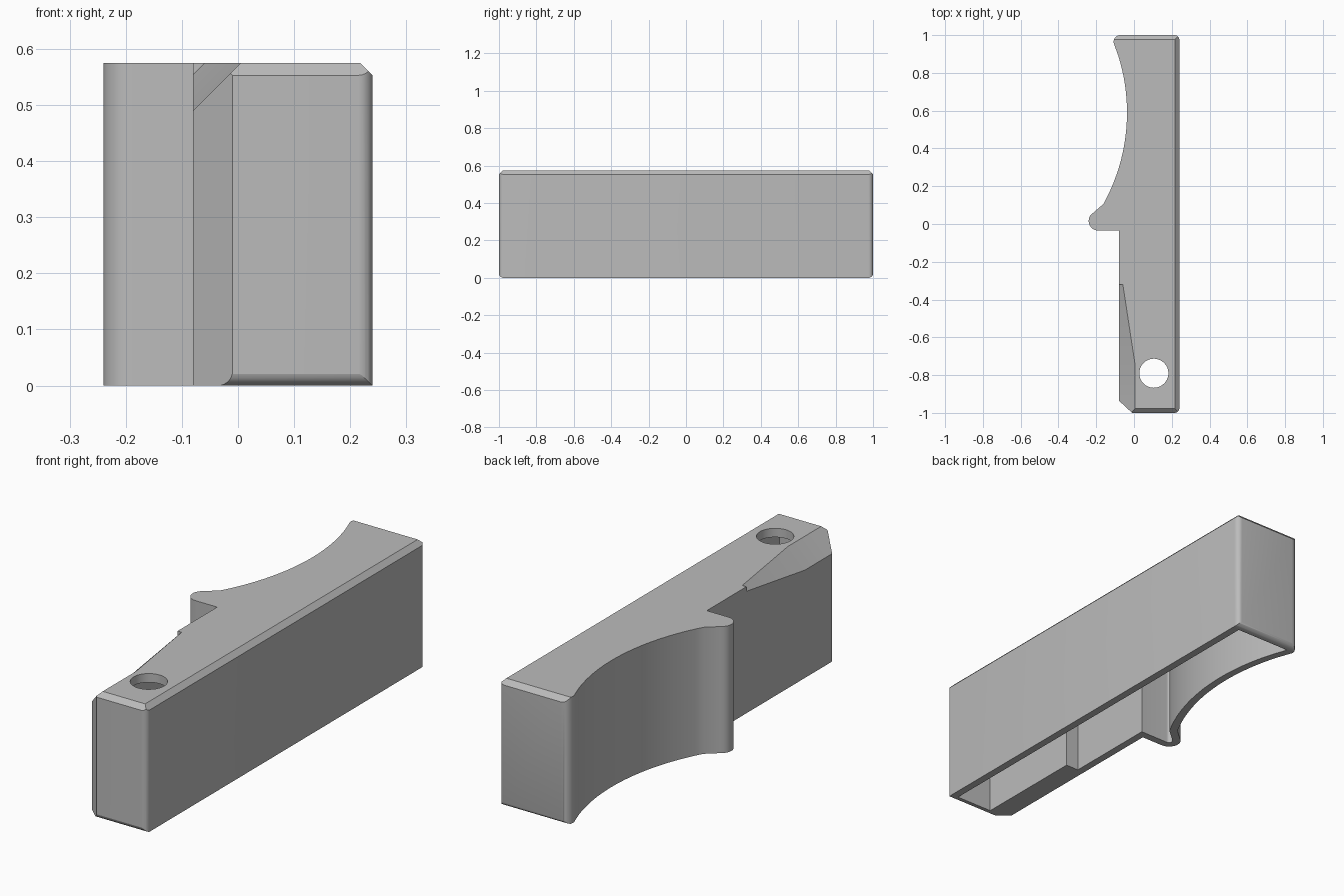
import bpy
import bmesh
from math import cos, sin, sqrt, radians
from mathutils import Vector

HEIGHT, WALL, ROOF, CHAMFER, ROUND = 0.575, 0.035, 0.04, 0.022, 0.025
CEILING = HEIGHT - ROOF

if "Cube" in bpy.data.objects:
    bpy.data.objects.remove(bpy.data.objects["Cube"])

grey = bpy.data.materials.new("plain grey")
grey.use_nodes = True
colour = (0.5, 0.5, 0.5, 1)
grey.diffuse_color = colour
grey.node_tree.nodes["Principled BSDF"].inputs["Base Color"].default_value = colour

bm = bmesh.new()


def arc(cx, cy, r, a0, a1, n):
    angles = [radians(a0 + (a1 - a0) * i / n) for i in range(n + 1)]
    return [(cx + r * cos(a), cy + r * sin(a)) for a in angles]


def outline(straight_side):
    """Plan shape up to the nose: straight side, finger curve, spur."""
    pts = straight_side + arc(-0.072, 0.964, 0.036, 90, 190, 8)
    for i in range(25):
        y = 0.89 + (0.106 - 0.89) * i / 24
        pts.append((-1.037 + sqrt(1 - (y - 0.59) ** 2), y))
    pts += arc(-0.189, 0.016, 0.051, 122, 270, 12)
    return pts + [(-0.08, -0.035)]


def inset(pts, d):
    """Move a counter-clockwise outline inwards by d."""
    out = []
    for i, p in enumerate(pts):
        p = Vector(p)
        e1 = (p - Vector(pts[i - 1])).normalized()
        e2 = (Vector(pts[(i + 1) % len(pts)]) - p).normalized()
        n1, n2 = Vector((-e1.y, e1.x)), Vector((-e2.y, e2.x))
        out.append(tuple(p + (n1 + n2) * d / (1 + n1.dot(n2))))
    return out


def skin(rings, capped):
    """Join stacked rings with faces, sharing corners that coincide."""
    made = {}

    def face(points):
        verts = []
        for p in points:
            key = tuple(round(c, 5) for c in p)
            if key not in made:
                made[key] = bm.verts.new(p)
            if made[key] not in verts:
                verts.append(made[key])
        if len(verts) > 2:
            bm.faces.new(verts)

    for low, high in zip(rings, rings[1:]):
        for i in range(len(low)):
            face((low[i - 1], low[i], high[i], high[i - 1]))
    if capped:
        face(rings[0][::-1])
        face(rings[-1])


def tube(pts, z0, z1):
    skin([[(x, y, z) for x, y in pts] for z in (z0, z1)], False)


def slice_off(point, normal):
    """Trim the solid by a plane and close the cut."""
    cut = bmesh.ops.bisect_plane(
        bm, geom=bm.verts[:] + bm.edges[:] + bm.faces[:], dist=0.00001,
        plane_co=point, plane_no=normal, clear_outer=True)["geom_cut"]
    edges = [e for e in cut if isinstance(e, bmesh.types.BMEdge)]
    bmesh.ops.edgeloop_fill(bm, edges=edges)


def at_level(item, z):
    return all(abs(v.co.z - z) < 0.0001 for v in item.verts)


# Outer solid, with a tapering slope along the upper nose edge
corners = arc(0.215, -0.975, ROUND, -90, 0, 6) + arc(0.215, 0.975, ROUND, 0, 90, 6)
plan = [(x, y, 0) for x, y in outline(corners)]
plan += [(-0.08, -0.32, 0), (-0.08, -0.32, 0.021), (-0.08, -0.74, 0.085),
         (-0.08, -0.935, 0.085), (-0.01, -1, 0.015)]
skin([[(x, y, 0) for x, y, drop in plan],
      [(x, y, HEIGHT - drop) for x, y, drop in plan],
      [(x + drop, y, HEIGHT) for x, y, drop in plan]], True)

# Chamfered top edges and rounded bottom ends
slice_off((0.24 - CHAMFER, 0, HEIGHT), (1, 0, 1))
for side in (-1, 1):
    slice_off((0, side * (1 - CHAMFER), HEIGHT), (0, side, 1))
    for angle in (18, 36, 54, 72):
        normal = Vector((0, side * cos(radians(angle)), -sin(radians(angle))))
        centre = Vector((0, side * (1 - ROUND), ROUND))
        slice_off(centre + normal * ROUND, normal)

# Open the top and bottom
caps = [f for f in bm.faces if at_level(f, 0) or at_level(f, HEIGHT)]
bmesh.ops.delete(bm, geom=caps, context='FACES_ONLY')

# Hollow inside, with a thicker wall beside the nose, and the round hole
tube(inset(outline([(0.24, -1), (0.24, 1)])
           + [(-0.08, -0.475), (-0.015, -0.475), (-0.015, -1)], WALL), 0, CEILING)
tube(arc(0.105, -0.79, 0.077, 0, 351, 39), CEILING, HEIGHT)

# Bottom rim, ceiling and roof
for level in (0, CEILING, HEIGHT):
    rims = [e for e in bm.edges if e.is_boundary and at_level(e, level)]
    bmesh.ops.triangle_fill(bm, edges=rims, use_beauty=True, normal=(0, 0, 1))

bm.normal_update()
bmesh.ops.recalc_face_normals(bm, faces=bm.faces[:])
mesh = bpy.data.meshes.new("body_shell")
bm.to_mesh(mesh)
bm.free()
mesh.materials.append(grey)
body = bpy.data.objects.new("body_shell", mesh)
bpy.context.collection.objects.link(body)

# Smooth curves, sharp edges
bpy.ops.object.select_all(action='DESELECT')
body.select_set(True)
bpy.context.view_layer.objects.active = body
bpy.ops.object.shade_smooth_by_angle(angle=radians(30))
